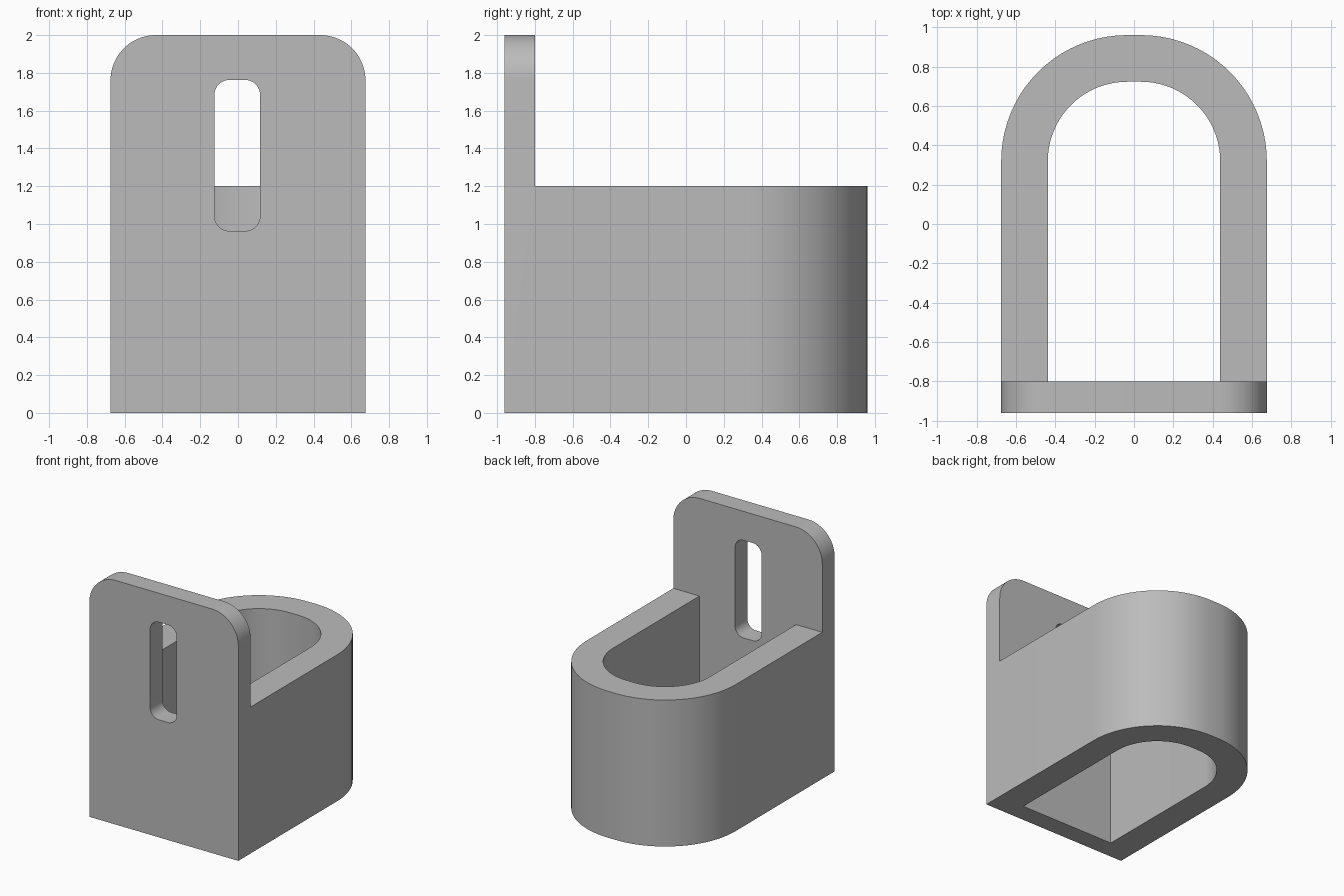
import bpy, bmesh
from math import sin, cos, pi
from mathutils import Vector

default = bpy.data.objects.get("Cube")
if default:
    bpy.data.objects.remove(default, do_unlink=True)

grey = bpy.data.materials.new("plain grey")
grey.use_nodes = True
colour = (0.5, 0.5, 0.5, 1)
grey.diffuse_color = colour
grey.node_tree.nodes["Principled BSDF"].inputs["Base Color"].default_value = colour


def rounded(left, right, low, high, top_radius, low_radius=0, steps=20):
    """Counter-clockwise rectangle outline with rounded top and bottom corners."""
    points = []
    corners = [(right, high, -1, -1, top_radius), (left, high, 1, -1, top_radius),
               (left, low, 1, 1, low_radius), (right, low, -1, 1, low_radius)]
    for turn, (u, v, du, dv, r) in enumerate(corners):
        for i in range(steps + 1 if r else 1):
            a = (turn + i / steps) * pi / 2
            if r:
                points.append((u + du * r + r * cos(a), v + dv * r + r * sin(a)))
            else:
                points.append((u, v))
    return points


def prism(name, outline, place, push):
    """Extrude an outline placed in space along a push vector."""
    bm = bmesh.new()
    face = bm.faces.new([bm.verts.new(place(u, v)) for u, v in outline])
    moved = bmesh.ops.extrude_face_region(bm, geom=[face])["geom"]
    bmesh.ops.translate(bm, vec=Vector(push),
                        verts=[g for g in moved if isinstance(g, bmesh.types.BMVert)])
    bmesh.ops.recalc_face_normals(bm, faces=bm.faces[:])
    mesh = bpy.data.meshes.new(name)
    bm.to_mesh(mesh)
    bm.free()
    mesh.materials.append(grey)
    obj = bpy.data.objects.new(name, mesh)
    bpy.context.collection.objects.link(obj)
    return obj


def combine(target, tool, operation):
    """Apply a boolean and remove the tool object."""
    mod = target.modifiers.new(operation.lower(), "BOOLEAN")
    mod.operation, mod.object, mod.solver = operation, tool, "EXACT"
    bpy.context.view_layer.objects.active = target
    bpy.ops.object.modifier_apply(modifier=mod.name)
    bpy.data.objects.remove(tool, do_unlink=True)


HALF, DEPTH, PLATE_BACK, RIM = 0.675, 0.96, -0.8, 1.2

# U-shaped sleeve: outer wall with the inner pocket cut right through
sleeve = prism("sleeve", rounded(-HALF, HALF, PLATE_BACK, DEPTH, 0.64),
               lambda x, y: (x, y, 0), (0, 0, RIM))
pocket = prism("pocket_cutter", rounded(-0.438, 0.438, -1.2, 0.723, 0.403),
               lambda x, y: (x, y, -0.2), (0, 0, RIM + 0.4))
combine(sleeve, pocket, "DIFFERENCE")

# Tall front plate with rounded top corners and a mounting slot
bracket = prism("bracket", rounded(-HALF, HALF, 0, 2, 0.24),
                lambda x, z: (x, -DEPTH, z), (0, DEPTH + PLATE_BACK, 0))
slot = prism("slot_cutter", rounded(-0.125, 0.117, 0.963, 1.763, 0.08, 0.08, 10),
             lambda x, z: (x, -1.1, z), (0, 0.5, 0))
combine(bracket, slot, "DIFFERENCE")
combine(bracket, sleeve, "UNION")

# Smooth the curved walls, keep the edges crisp
bpy.ops.object.select_all(action="DESELECT")
bracket.select_set(True)
bpy.context.view_layer.objects.active = bracket
bpy.ops.object.shade_smooth_by_angle(angle=pi / 6)
